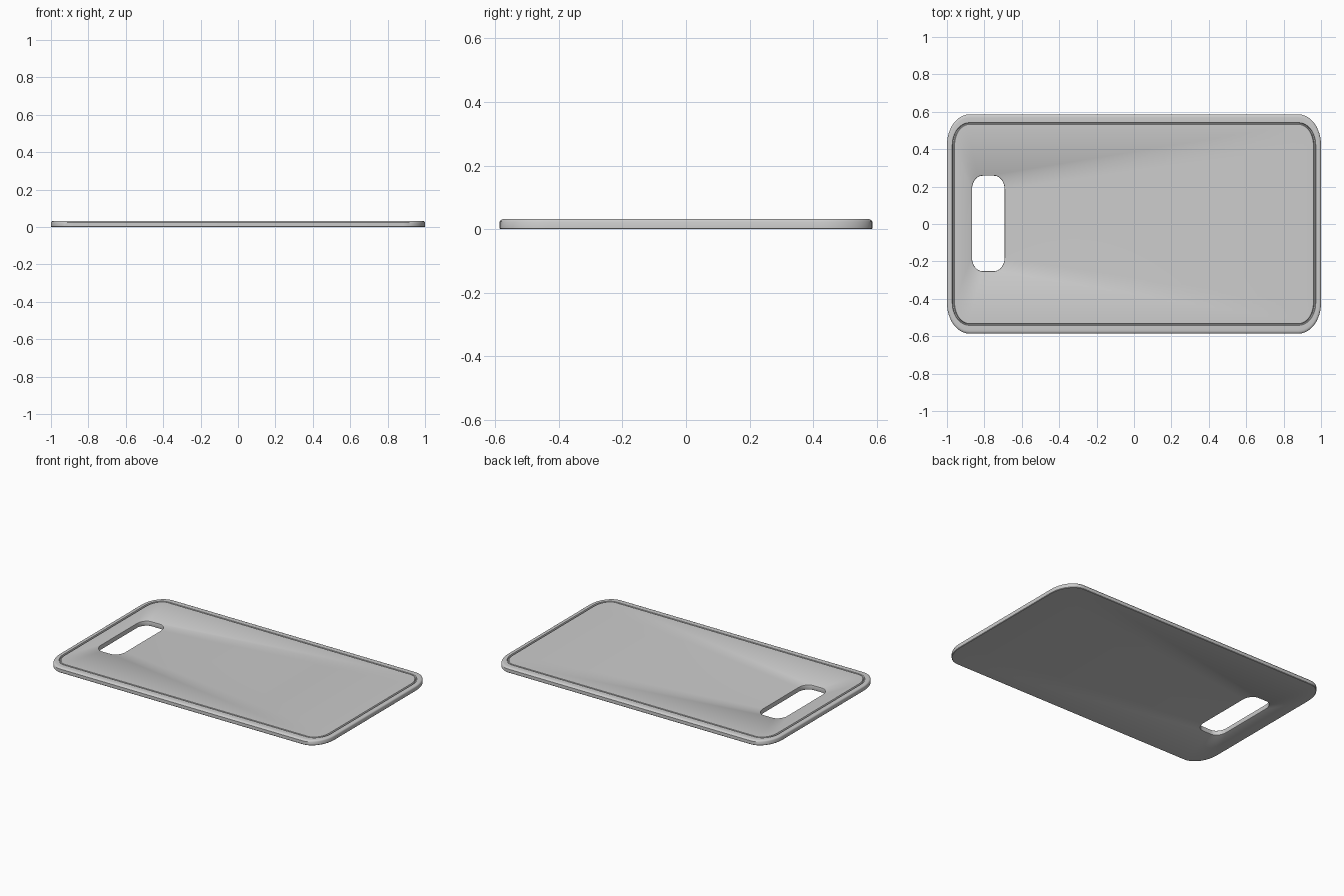
import bpy, bmesh, math

if "Cube" in bpy.data.objects:
    bpy.data.objects.remove(bpy.data.objects["Cube"])

SEG = 12  # steps per rounded corner


def outline(bm, cx, cy, hx, hy, rx, ry, z):
    """Rounded rectangle loop with elliptical corners."""
    loop = []
    for i, (sx, sy) in enumerate([(1, 1), (-1, 1), (-1, -1), (1, -1)]):
        for k in range(SEG + 1):
            a = math.pi / 2 * (i + k / SEG)
            loop.append(bm.verts.new((cx + sx * (hx - rx) + rx * math.cos(a),
                                      cy + sy * (hy - ry) + ry * math.sin(a), z)))
    return loop


T = 0.033
bm = bmesh.new()

# Outer wall, softened rim, and the juice groove: (inset x, inset y, z)
section = [(0.003, 0.003, 0.0), (0, 0, 0.003), (0, 0, 0.024), (0.002, 0.004, 0.029),
           (0.006, 0.010, 0.032), (0.012, 0.018, T),
           (0.028, 0.044, T), (0.031, 0.047, T - 0.009),
           (0.037, 0.051, T - 0.009), (0.041, 0.054, T)]
loops = [outline(bm, 0, 0, 1 - ix, 0.586 - iy, 0.12 - ix, 0.165 - iy, z)
         for ix, iy, z in section]

# Handle slot wall: (outset, z)
for o, z in [(0.004, T), (0.001, T - 0.002), (0, T - 0.005), (0, 0.005), (0.001, 0.002), (0.004, 0)]:
    loops.append(outline(bm, -0.779, 0.003, 0.087 + o, 0.255 + o, 0.056 + o, 0.072 + o, z))

# Skin consecutive loops, closing underneath from the slot to the outer edge
n = len(loops[0])
for a, b in zip(loops, loops[1:] + loops[:1]):
    for i in range(n):
        j = (i + 1) % n
        bm.faces.new((a[i], a[j], b[j], b[i]))
bmesh.ops.recalc_face_normals(bm, faces=bm.faces)

mesh = bpy.data.meshes.new("cutting_board")
bm.to_mesh(mesh)
bm.free()
board = bpy.data.objects.new("cutting_board", mesh)
bpy.context.collection.objects.link(board)
bpy.context.view_layer.objects.active = board
board.select_set(True)
bpy.ops.object.shade_smooth_by_angle(angle=math.radians(35))
